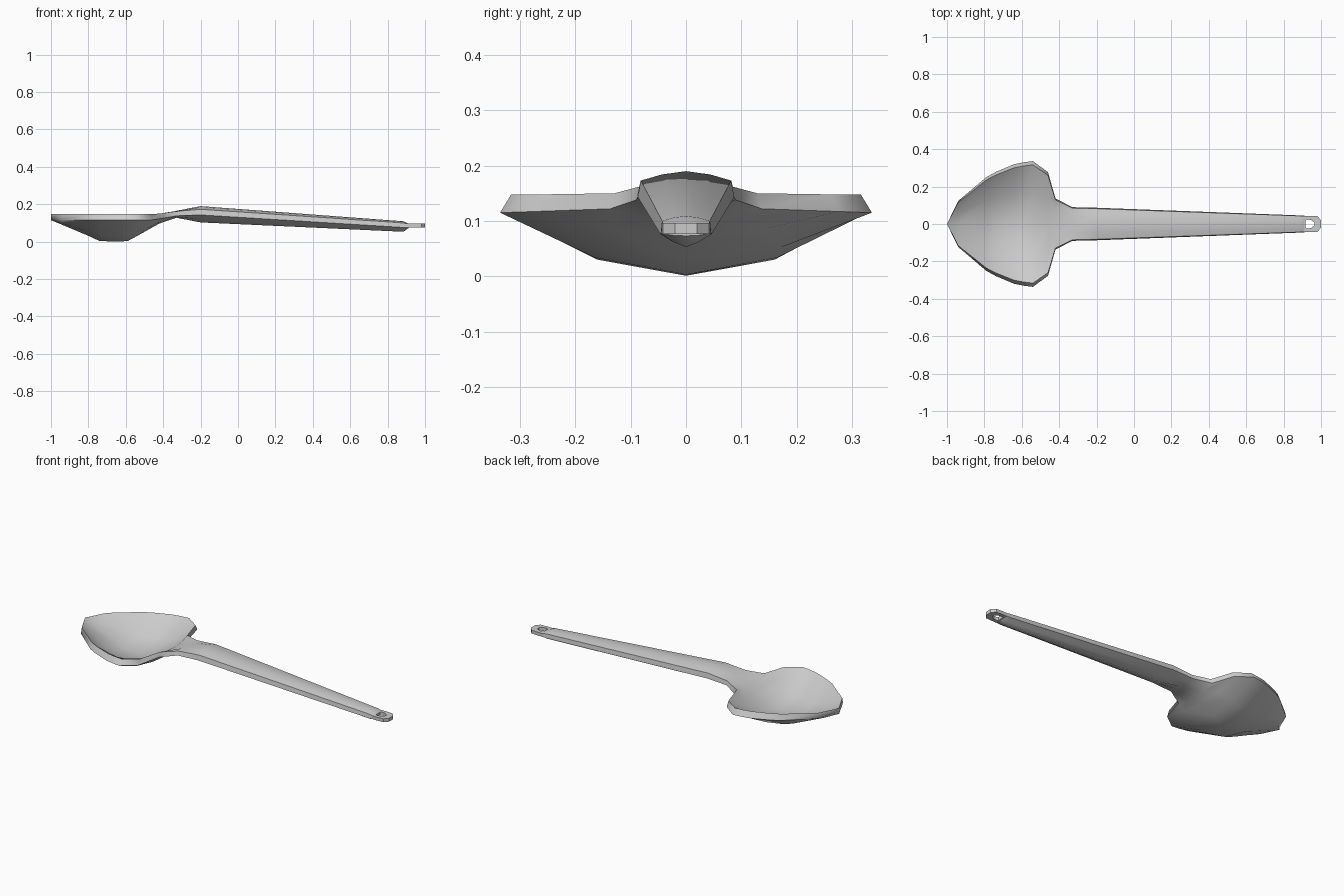
import bpy, bmesh, math


def make_object(name, bm, angle):
    bmesh.ops.remove_doubles(bm, verts=bm.verts, dist=0.0005)
    bmesh.ops.recalc_face_normals(bm, faces=bm.faces)
    me = bpy.data.meshes.new(name)
    bm.to_mesh(me)
    bm.free()
    ob = bpy.data.objects.new(name, me)
    bpy.context.collection.objects.link(ob)
    bpy.ops.object.select_all(action='DESELECT')
    ob.select_set(True)
    bpy.context.view_layer.objects.active = ob
    bpy.ops.object.shade_smooth_by_angle(angle=math.radians(angle))
    return ob


# Stations along the spoon: x, half width, then heights of
# top centre, top middle, rim, outer edge, bottom middle, bottom centre
stations = [
    (-1.00, 0.000, 0.148, 0.148, 0.148, 0.130, 0.115, 0.115),
    (-0.94, 0.123, 0.117, 0.122, 0.148, 0.117, 0.098, 0.090),
    (-0.79, 0.250, 0.057, 0.073, 0.148, 0.115, 0.050, 0.027),
    (-0.74, 0.278, 0.035, 0.060, 0.148, 0.115, 0.037, 0.003),
    (-0.64, 0.320, 0.030, 0.056, 0.148, 0.115, 0.030, 0.001),
    (-0.59, 0.330, 0.033, 0.060, 0.148, 0.115, 0.034, 0.003),
    (-0.54, 0.336, 0.057, 0.078, 0.148, 0.115, 0.051, 0.030),
    (-0.46, 0.277, 0.100, 0.108, 0.148, 0.117, 0.085, 0.075),
    (-0.42, 0.137, 0.127, 0.130, 0.150, 0.122, 0.104, 0.097),
    (-0.33, 0.090, 0.165, 0.164, 0.162, 0.138, 0.132, 0.128),
    (-0.20, 0.087, 0.190, 0.184, 0.173, 0.143, 0.120, 0.103),
    (0.885, 0.046, 0.109, 0.106, 0.100, 0.076, 0.062, 0.053),
    (0.912, 0.044, 0.096, 0.096, 0.095, 0.077, 0.074, 0.073),
]

# Bowl and handle: one skin through all the stations
bm = bmesh.new()
rings = []
for x, w, tc, tm, rim, edge, lm, lc in stations:
    half = [(0.5 * w, tm), (0.94 * w, rim), (w, edge), (0.5 * w, lm)]
    ring = [(0, tc)] + half + [(0, lc)] + [(-y, z) for y, z in reversed(half)]
    rings.append([bm.verts.new((x, y, z)) for y, z in ring])
for a, b in zip(rings, rings[1:]):
    for i in range(len(a)):
        j = (i + 1) % len(a)
        bm.faces.new((a[i], a[j], b[j], b[i]))
bm.faces.new(rings[0])
bm.faces.new(rings[-1])
make_object("spoon_bowl_and_handle", bm, 50)

# Flat end tab with a hanging hole
outer = [(0.905, 0.044), (0.94, 0.044), (0.98, 0.042), (1.0, 0.02)]
inner = [(0.916, 0.018), (0.925, 0.024), (0.945, 0.022), (0.965, 0.008)]


def closed(half):
    return half + [(x, -y) for x, y in reversed(half)]


bm = bmesh.new()
loops = [[bm.verts.new((x, y, z)) for x, y in closed(h)]
         for h, z in ((outer, 0.076), (outer, 0.096), (inner, 0.096), (inner, 0.076))]
for a, b in zip(loops, loops[1:] + loops[:1]):
    for i in range(len(a)):
        j = (i + 1) % len(a)
        bm.faces.new((a[i], a[j], b[j], b[i]))
make_object("hanging_tab", bm, 40)
